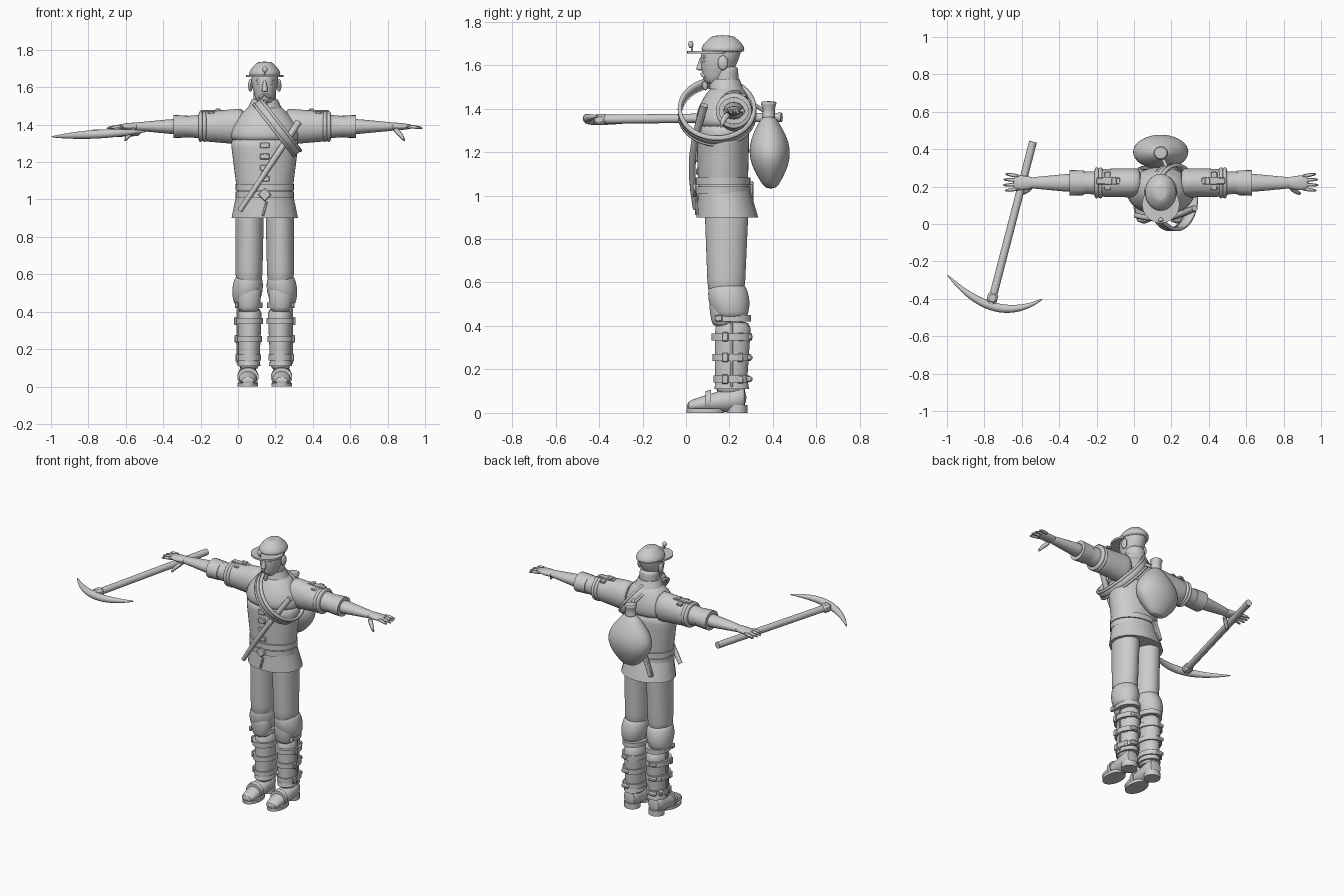
import bpy, bmesh
from math import sin, cos, pi, radians
from mathutils import Vector, Matrix

if "Cube" in bpy.data.objects:
    bpy.data.objects.remove(bpy.data.objects["Cube"])

# Shared centre lines of the figure
MIDDLE = 0.143
BODY_Y, ARM_Y, LEG_Y = 0.17, 0.22, 0.21
ARM_Z = 1.39
HIP = 0.085

shade = (0.6, 0.6, 0.6, 1)
grey = bpy.data.materials.new("plain grey")
grey.use_nodes = True
grey.diffuse_color = shade
grey.node_tree.nodes["Principled BSDF"].inputs["Base Color"].default_value = shade


def finish(name, bm, smoothing=0, bevel=0):
    bmesh.ops.recalc_face_normals(bm, faces=bm.faces)
    mesh = bpy.data.meshes.new(name)
    bm.to_mesh(mesh)
    bm.free()
    mesh.materials.append(grey)
    part = bpy.data.objects.new(name, mesh)
    bpy.context.collection.objects.link(part)
    if bevel:
        part.modifiers.new("bevel", "BEVEL").width = bevel
    if smoothing:
        subdivision = part.modifiers.new("subdivision", "SUBSURF")
        subdivision.levels = subdivision.render_levels = smoothing
    bpy.ops.object.select_all(action="DESELECT")
    part.select_set(True)
    bpy.context.view_layer.objects.active = part
    bpy.ops.object.shade_smooth_by_angle(angle=radians(40))
    return part


def skin(name, rings, smoothing):
    bm = bmesh.new()
    loops = [[bm.verts.new(point) for point in ring] for ring in rings]
    for lower, upper in zip(loops, loops[1:]):
        for i in range(len(lower)):
            bm.faces.new((lower[i - 1], lower[i], upper[i], upper[i - 1]))
    bm.faces.new(loops[0])
    bm.faces.new(loops[-1])
    return finish(name, bm, smoothing)


def form(name, axis, start, end, start_size, end_size, bulge=0, smoothing=1, steps=5, sides=20):
    """Elliptical body along an axis, tapering between two sizes and swelling in the middle."""
    across = [Vector(row) for row in Matrix.Identity(3)]
    del across["xyz".index(axis)]
    rings = []
    for step in range(steps + 1):
        t = step / steps
        centre = Vector(start).lerp(Vector(end), t)
        wide, deep = Vector(start_size).lerp(Vector(end_size), t) * (1 + bulge * sin(pi * t))
        angles = [2 * pi * i / sides for i in range(sides)]
        rings.append([centre + across[0] * wide * cos(a) + across[1] * deep * sin(a) for a in angles])
    return skin(name, rings, smoothing)


def band(name, centre, height, wide, deep):
    x, y, z = centre
    form(name, "z", (x, y, z - height / 2), (x, y, z + height / 2), (wide, deep), (wide, deep),
         smoothing=0, steps=1, sides=32)


def tube(name, points, radii, smoothing=1, sides=10):
    path = [Vector(point) for point in points]
    rings = []
    for i, point in enumerate(path):
        along = path[min(i + 1, len(path) - 1)] - path[max(i - 1, 0)]
        turn = along.to_track_quat("Z", "Y")
        angles = [2 * pi * k / sides for k in range(sides)]
        rings.append([point + turn @ Vector((cos(a), sin(a), 0)) * radii[i] for a in angles])
    return skin(name, rings, smoothing)


def box(name, centre, size, turn=0, axis="Y"):
    bm = bmesh.new()
    place = Matrix.Translation(centre) @ Matrix.Rotation(radians(turn), 4, axis)
    bmesh.ops.create_cube(bm, size=1, matrix=place @ Matrix.Diagonal((*size, 1)))
    finish(name, bm, bevel=min(size) / 4)


def ball(name, centre, size):
    bm = bmesh.new()
    place = Matrix.Translation(centre) @ Matrix.Diagonal((*size, 1))
    bmesh.ops.create_uvsphere(bm, u_segments=16, v_segments=10, radius=1, matrix=place)
    finish(name, bm)


# Jacket, skirt and belt
form("jacket", "z", (MIDDLE, BODY_Y, 1), (MIDDLE, BODY_Y, 1.35), (.145, .115), (.19, .125))
form("jacket_shoulders", "z", (MIDDLE, BODY_Y, 1.3), (MIDDLE, .19, 1.51), (.18, .122), (.08, .07), bulge=.3)
form("jacket_skirt", "z", (MIDDLE, BODY_Y, 1.06), (MIDDLE, .19, .9), (.145, .115), (.178, .142), smoothing=0)
for z in (1.025, 1.065):
    band("belt", (MIDDLE, BODY_Y, z), .035, .156, .126)
box("belt_buckle", (MIDDLE, .04, 1.025), (.05, .016, .05), turn=45)
box("skirt_opening", (MIDDLE, .048, .95), (.012, .012, .08), turn=15)
box("back_sheath", (.07, .3, 1), (.035, .02, .13), turn=20)
for i in range(4):
    box("jacket_clasp", (MIDDLE, .054 - .003 * i, 1.11 + .06 * i), (.05, .014, .03))
form("collar", "z", (MIDDLE, .185, 1.49), (MIDDLE, .18, 1.535), (.09, .08), (.07, .066), smoothing=0)

# Neck, head and face
form("neck", "z", (MIDDLE, .185, 1.46), (MIDDLE, .18, 1.6), (.065, .06), (.06, .06))
form("head", "z", (MIDDLE, .13, 1.51), (MIDDLE, BODY_Y, 1.7), (.04, .045), (.07, .09), bulge=.25)
form("nose", "z", (MIDDLE, .064, 1.575), (MIDDLE, .08, 1.64), (.018, .02), (.008, .015))
tube("goatee", [(MIDDLE, .09, 1.55), (MIDDLE, .085, 1.525), (MIDDLE, .09, 1.48)], [.03, .026, .006])
for side in (-1, 1):
    tube("moustache", [(MIDDLE, .068, 1.565), (MIDDLE + side * .035, .09, 1.54)], [.012, .006])
    ball("ear", (MIDDLE + side * .077, BODY_Y, 1.61), (.012, .024, .034))
    ball("eye", (MIDDLE + side * .03, .085, 1.62), (.014, .01, .008))
    tube("eyebrow", [(MIDDLE + side * .012, .075, 1.635), (MIDDLE + side * .05, .09, 1.64)], [.009, .007])

# Cap with brim and badge
form("cap", "z", (MIDDLE, BODY_Y, 1.655), (MIDDLE, BODY_Y, 1.738), (.084, .098), (.035, .045), bulge=.27)
band("cap_brim", (MIDDLE, .105, 1.66), .012, .1, .1)
ball("cap_badge", (MIDDLE, .022, 1.695), (.015, .012, .017))
tube("badge_stem", [(MIDDLE, .03, 1.66), (MIDDLE, .025, 1.69)], [.006, .006])

for side in (-1, 1):
    def at(out, y, z):
        return (MIDDLE + side * out, y, z)

    def arm(name, start, end, start_size, end_size, **shape):
        form(name, "x", at(start, ARM_Y, ARM_Z), at(end, ARM_Y, ARM_Z), start_size, end_size, **shape)

    # Arms and sleeves
    arm("sleeve", .1, .35, (.08, .1), (.075, .078))
    for out in (.32, .34):
        arm("sleeve_roll", out - .01, out + .015, (.077, .076), (.077, .076), bulge=.1)
    arm("upper_arm", .33, .48, (.066, .068), (.065, .058), bulge=-.08)
    arm("cuff", .41, .487, (.066, .058), (.069, .062), smoothing=0)
    arm("forearm", .46, .71, (.052, .044), (.028, .02))

    # Hands
    arm("palm", .67, .79, (.026, .02), (.034, .01), bulge=.3)
    for i in range(4):
        spread = i - 1.4
        tip = .853 - .012 * abs(spread)
        tube("finger", [at(.75, ARM_Y + .021 * spread, ARM_Z), at(.8, ARM_Y + .027 * spread, ARM_Z),
                        at(tip, ARM_Y + .03 * spread, 1.38)], [.012, .011, .007], sides=8)
    tube("thumb", [at(.69, .2, 1.38), at(.725, BODY_Y, 1.35), at(.75, .16, 1.31)], [.018, .014, .008], sides=8)

    # Shoulder plates
    box("shoulder_plate", at(.28, .23, 1.473), (.125, .035, .012))
    box("shoulder_strap", at(.285, .23, 1.462), (.035, .1, .016))
    box("shoulder_buckle", at(.25, .23, 1.48), (.025, .04, .012))

    # Trousers gathered below the knee
    form("trouser_leg", "z", at(.08, .187, 1), at(HIP, .185, .52), (.078, .105), (.072, .085))
    form("trouser_gather", "z", at(HIP, .187, .6), at(.1, LEG_Y, .43), (.068, .08), (.062, .07), bulge=.28)

    # Boots with knee guards
    form("boot_shaft", "z", at(.08, .217, .43), at(HIP, .205, .08), (.067, .085), (.055, .073))
    form("boot_flare", "z", at(HIP, LEG_Y, .16), at(HIP, LEG_Y, .11), (.054, .072), (.062, .08), smoothing=0)
    form("knee_guard", "z", at(HIP, .155, .535), at(HIP, BODY_Y, .395), (.058, .045), (.05, .045), bulge=.2)
    form("boot_foot", "y", at(.09, 0, .03), at(.09, .28, .07), (.04, .022), (.05, .06), bulge=.16)
    band("boot_sole", at(.09, .09, .01), .02, .055, .088)
    band("boot_heel", at(.09, .235, .018), .036, .05, .048)
    form("instep_strap", "y", at(.09, .09, .05), at(.09, .115, .054), (.057, .05), (.057, .052), smoothing=0)
    for z in (.155, .255, .35):
        grow = z / 20
        band("boot_strap", at(HIP, LEG_Y, z), .032, .058 + grow, .075 + grow)
        box("front_buckle", at(.14 + grow, .18, z), (.016, .03, .042))
        box("back_buckle", at(.13, .25, z), (.03, .035, .04))
        box("strap_end", at(.1, .29, z), (.05, .03, .026))
    box("garter_buckle", at(.15, .15, .435), (.018, .035, .03))
    box("boot_seam", at(.145, LEG_Y, .27), (.01, .012, .3))
    band("garter", at(HIP, LEG_Y, .435), .03, .073, .09)

# Cross strap with raised edges, standing free of the chest
lean = Matrix.Translation((.21, .143, 1.385)) @ Matrix.Rotation(radians(52), 4, "Y")
for offset, radius, width in ((0, .177, .062), (.022, .181, .012), (-.022, .181, .012)):
    bm = bmesh.new()
    bmesh.ops.create_cone(bm, cap_ends=False, segments=48, radius1=radius, radius2=radius, depth=width,
                          matrix=lean @ Matrix.Translation((0, 0, offset)))
    finish("cross_strap", bm).modifiers.new("thickness", "SOLIDIFY").thickness = .014

# Rod bowed across the front
curve = [i / 6 for i in range(7)]
tube("front_rod", [(.325 - .315 * t, .085 - .04 * t - .035 * sin(pi * t), 1.415 - .475 * t) for t in curve],
     [.018 - .004 * t for t in curve], smoothing=0)

# Water bottle on the back
form("water_bottle", "z", (MIDDLE, .39, 1.03), (MIDDLE, .38, 1.37), (.045, .025), (.035, .025), bulge=2.8, steps=9)
form("bottle_neck", "z", (MIDDLE, .38, 1.35), (MIDDLE, .38, 1.435), (.04, .034), (.045, .042), bulge=-.25)
tube("bottle_strap", [(MIDDLE, .37, 1.38), (.18, .3, 1.43), (.21, .2, 1.48)], [.01, .01, .01])

# Pickaxe held in the right hand
tube("pick_handle", [(-.54, .44, 1.36), (-.765, -.43, 1.35)], [.021, .021], smoothing=0, sides=12)
box("pick_socket", (-.757, -.395, 1.35), (.056, .06, .05), turn=-15, axis="Z")
sweep = [i / 6 - 1 for i in range(13)]
tube("pick_head", [(-.743 + .257 * t, -.445 - .065 * t + .11 * t * t, 1.35 + .015 * t) for t in sweep],
     [.025 - .022 * t * t for t in sweep])
